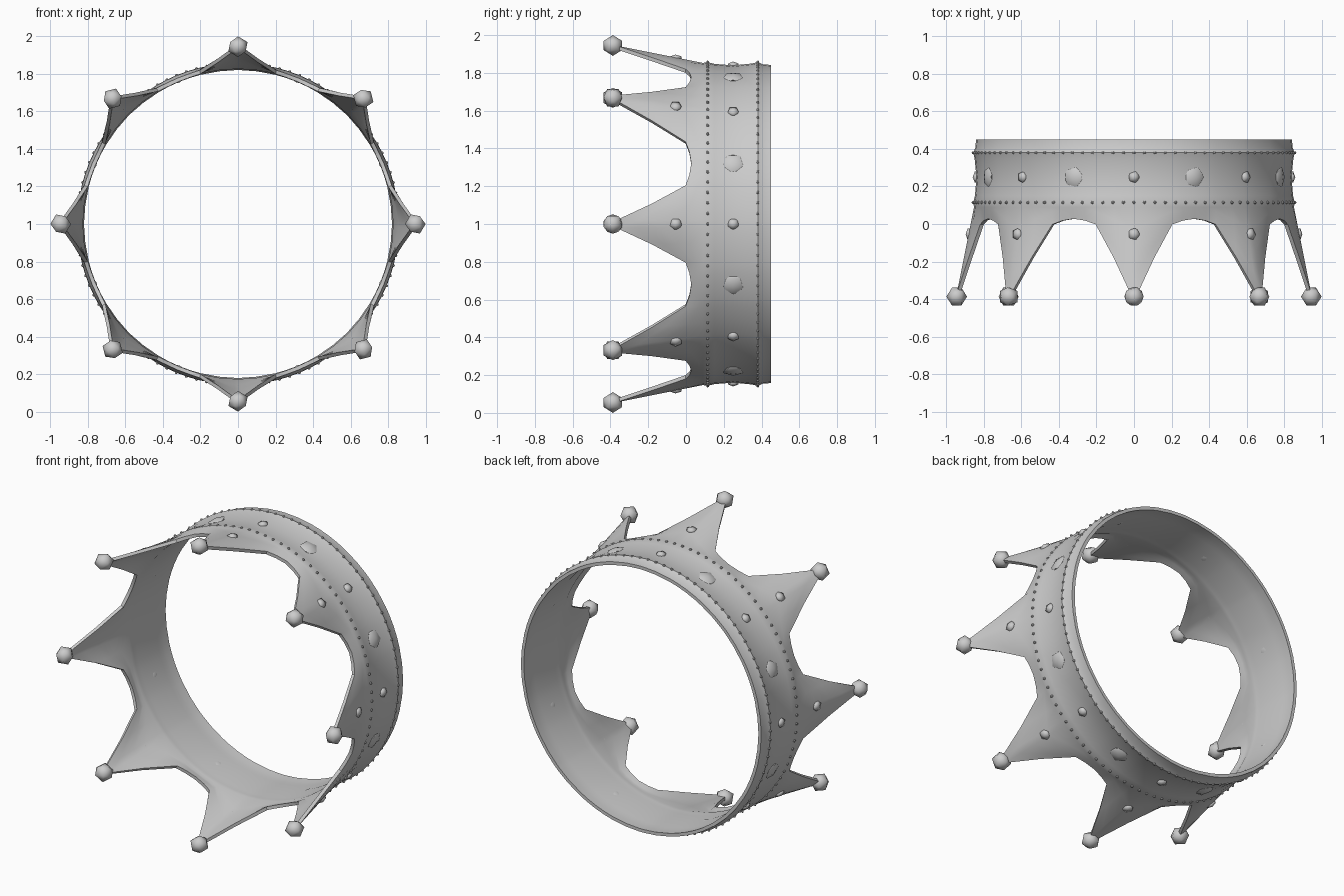
import bpy, bmesh, math
from mathutils import Matrix, Vector

if "Cube" in bpy.data.objects:
    bpy.data.objects.remove(bpy.data.objects["Cube"])

CENTRE = Vector((0, 0, 1))


def ring_point(r, deg, y):
    a = math.radians(deg)
    return CENTRE + Vector((r * math.sin(a), y, r * math.cos(a)))


def finish(bm, name, angle=None):
    bmesh.ops.recalc_face_normals(bm, faces=bm.faces)
    me = bpy.data.meshes.new(name)
    bm.to_mesh(me)
    bm.free()
    ob = bpy.data.objects.new(name, me)
    bpy.context.collection.objects.link(ob)
    if angle:
        bpy.ops.object.select_all(action='DESELECT')
        ob.select_set(True)
        bpy.context.view_layer.objects.active = ob
        bpy.ops.object.shade_smooth_by_angle(angle=math.radians(angle))
    return ob


# Crown body: band profile (y, radius), then each column runs on to its own top edge
band = [(0.45, 0.842), (0.405, 0.846), (0.38, 0.858), (0.35, 0.850), (0.25, 0.840),
        (0.15, 0.848), (0.115, 0.857), (0.09, 0.853)]
# one spike: (degrees from spike centre, top edge y, top edge radius)
spike = [(-22.5, 0.028, 0.842), (-18, 0.018, 0.842), (-14, -0.002, 0.845), (-7, -0.18, 0.888),
         (-1.2, -0.37, 0.945), (1.2, -0.37, 0.945), (7, -0.18, 0.888), (14, -0.002, 0.845),
         (18, 0.018, 0.842)]
THICK = 0.02
STEPS = 4

bm = bmesh.new()
columns = []
for k in range(8):
    for deg, top_y, top_r in spike:
        path = list(band)
        y0, r0 = band[-1]
        for s in range(1, STEPS + 1):
            t = s / STEPS
            path.append((y0 + (top_y - y0) * t, r0 + (top_r - r0) * t))
        a = k * 45 + deg
        outer = [bm.verts.new(ring_point(r, a, y)) for y, r in path]
        # the inside is plain, without the bead ridges
        inner = [bm.verts.new(ring_point(min(r, 0.846) - THICK if y > 0.08 else r - THICK, a, y))
                 for y, r in path]
        columns.append(outer + inner[::-1])
for i, col in enumerate(columns):
    nxt = columns[(i + 1) % len(columns)]
    n = len(col)
    for j in range(n):
        bm.faces.new((col[j], nxt[j], nxt[(j + 1) % n], col[(j + 1) % n]))
finish(bm, "crown_body", 40)


def studs(name, count, offset, y, r, scale, angle=None):
    """Low-poly gems set around the ring, local z pointing outwards."""
    bm = bmesh.new()
    for k in range(count):
        deg = offset + k * 360 / count
        m = (Matrix.Translation(ring_point(r, deg, y))
             @ Matrix.Rotation(math.radians(deg), 4, 'Y')
             @ Matrix.Diagonal((*scale, 1)))
        bmesh.ops.create_icosphere(bm, subdivisions=1, radius=1, matrix=m)
    return finish(bm, name, angle)


# Balls on the spike tips
studs("tip_balls", 8, 0, -0.387, 0.945, (0.057, 0.057, 0.055), 60)
# Gems on the band and spikes
studs("large_gems", 8, 22.5, 0.25, 0.838, (0.058, 0.060, 0.022), 60)
studs("small_gems", 8, 0, 0.25, 0.840, (0.032, 0.034, 0.020), 60)
studs("spike_gems", 8, 0, -0.055, 0.879, (0.034, 0.036, 0.018), 60)
# Bead rows
for label, y in (("front", 0.115), ("back", 0.38)):
    studs(label + "_beads", 96, 0, y, 0.857, (0.009, 0.009, 0.009))
